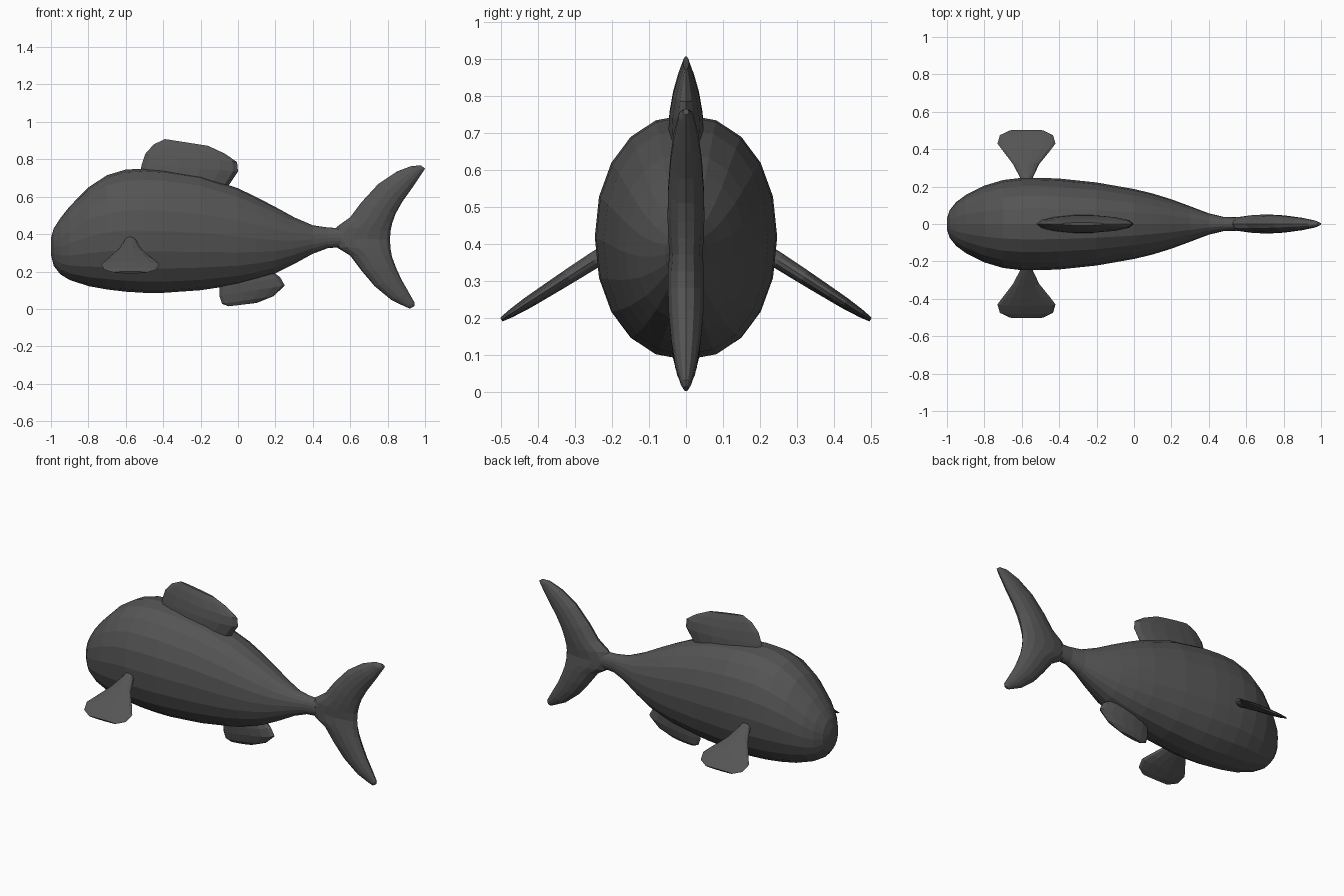
import bpy, bmesh, math
from mathutils import Vector

skin = bpy.data.materials.new("dark grey")
skin.diffuse_color = (0.09, 0.09, 0.09, 1)


def loft(name, sections, sides, power=1.0):
    """Skin a row of elliptical rings given as (centre, half axis u, half axis v)."""
    bm = bmesh.new()
    rings = []
    for c, u, v in sections:
        ring = []
        for i in range(sides):
            t = 2 * math.pi * i / sides
            cu, sv = math.cos(t), math.sin(t)
            cu = math.copysign(abs(cu) ** power, cu)
            sv = math.copysign(abs(sv) ** power, sv)
            ring.append(bm.verts.new(Vector(c) + Vector(u) * cu + Vector(v) * sv))
        rings.append(ring)
    for a, b in zip(rings, rings[1:]):
        for i in range(sides):
            j = (i + 1) % sides
            bm.faces.new((a[i], a[j], b[j], b[i]))
    bm.faces.new(rings[0])
    bm.faces.new(rings[-1])
    bmesh.ops.recalc_face_normals(bm, faces=bm.faces)
    me = bpy.data.meshes.new(name)
    bm.to_mesh(me)
    bm.free()
    me.materials.append(skin)
    ob = bpy.data.objects.new(name, me)
    bpy.context.collection.objects.link(ob)
    return ob


def upright_fin(name, pairs):
    """Fin in the centre plane: rows of front x, z, rear x, z, half thickness."""
    rows = []
    for ax, az, bx, bz, th in pairs:
        rows.append((((ax + bx) / 2, 0, (az + bz) / 2),
                     ((bx - ax) / 2, 0, (bz - az) / 2), (0, th, 0)))
    return loft(name, rows, 14)


# Body: x, bottom z, top z, half width
body = [(-1.0, .29, .38, .03), (-.985, .23, .43, .075), (-.95, .185, .485, .118),
        (-.9, .155, .548, .155), (-.8, .122, .65, .205), (-.7, .104, .715, .235),
        (-.6, .092, .745, .247), (-.5, .086, .75, .247), (-.4, .086, .745, .243),
        (-.2, .10, .713, .222), (0, .13, .645, .187), (.1, .157, .597, .163),
        (.2, .19, .545, .132), (.3, .24, .49, .095), (.4, .295, .447, .057),
        (.48, .325, .435, .038), (.55, .33, .432, .036)]
loft("body", [((x, 0, (b + t) / 2), (0, w, 0), (0, 0, (t - b) / 2))
              for x, b, t, w in body], 20, 0.94)

# Forked tail, upper tip to lower tip
upright_fin("tail_fin", [
    (.98, .766, 1.0, .75, .008), (.93, .765, .987, .73, .02),
    (.85, .735, .93, .645, .034), (.75, .668, .88, .575, .044),
    (.66, .57, .843, .51, .05), (.60, .49, .825, .46, .051),
    (.53, .44, .815, .415, .05), (.49, .38, .813, .37, .046),
    (.53, .328, .815, .325, .05), (.60, .285, .823, .28, .05),
    (.66, .205, .845, .22, .048), (.73, .122, .875, .155, .041),
    (.82, .048, .912, .09, .03), (.90, .009, .945, .032, .014),
    (.92, .002, .942, .014, .007)])

# Back fin
upright_fin("dorsal_fin", [
    (-.39, .908, -.16, .872, .008), (-.45, .88, -.07, .83, .022),
    (-.495, .83, -.005, .785, .036), (-.515, .77, 0, .735, .046),
    (-.525, .72, -.05, .66, .05), (-.5, .65, -.1, .60, .05)])

# Belly fin
upright_fin("belly_fin", [
    (-.05, .014, .10, .032, .01), (-.085, .027, .19, .068, .024),
    (-.1, .07, .25, .125, .036), (-.1, .11, .225, .17, .04),
    (-.09, .16, .17, .21, .04)])

# Fan-shaped side fins, mirrored: y, half width, half thickness, x centre
rows = []
normal = Vector((0, .54, .84))
for y, hw, th, cx in [(.20, .025, .022, -.575), (.25, .035, .023, -.575),
                      (.32, .07, .021, -.577), (.39, .125, .018, -.575),
                      (.43, .155, .016, -.575), (.475, .142, .011, -.575),
                      (.50, .09, .006, -.575)]:
    z = .355 - .64 * (y - .25)
    rows.append(((cx, y, z), (hw, 0, 0), normal * th))
fins = loft("side_fins", rows, 14)
fins.modifiers.new("mirror", 'MIRROR').use_axis = (False, True, False)
